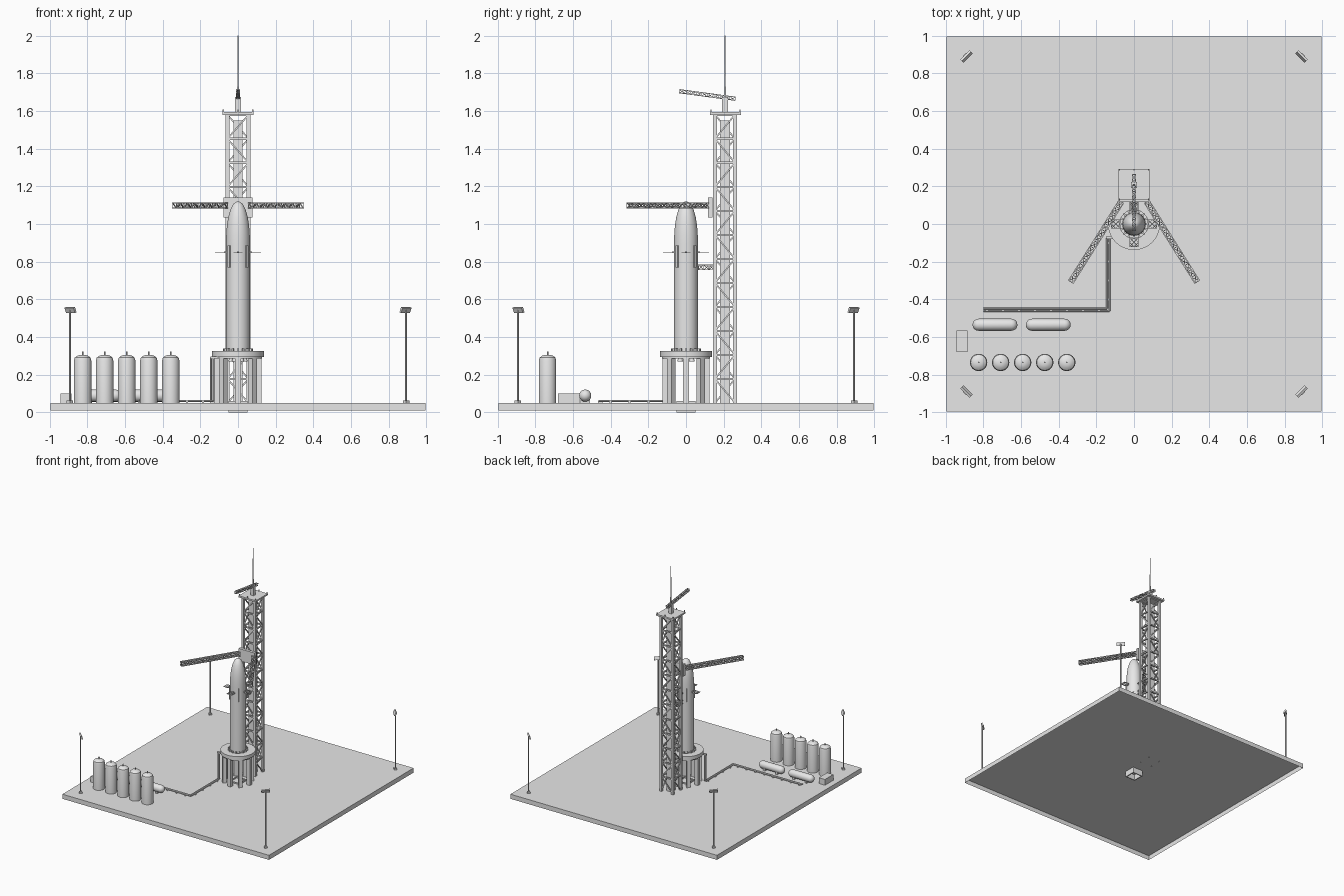
import bpy, bmesh, math
from mathutils import Vector, Matrix

cube = bpy.data.objects.get("Cube")
if cube:
    bpy.data.objects.remove(cube, do_unlink=True)

grey = bpy.data.materials.new("plain_grey")
grey.use_nodes = True
grey.diffuse_color = (0.8, 0.8, 0.8, 1)
grey.node_tree.nodes["Principled BSDF"].inputs["Base Color"].default_value = (0.8, 0.8, 0.8, 1)

GROUND = 0.05


def finish(name, bm, smooth=False):
    bmesh.ops.recalc_face_normals(bm, faces=bm.faces)
    mesh = bpy.data.meshes.new(name)
    bm.to_mesh(mesh)
    bm.free()
    mesh.materials.append(grey)
    ob = bpy.data.objects.new(name, mesh)
    bpy.context.collection.objects.link(ob)
    if smooth:
        bpy.ops.object.select_all(action='DESELECT')
        ob.select_set(True)
        bpy.context.view_layer.objects.active = ob
        bpy.ops.object.shade_smooth_by_angle(angle=math.radians(35))
    return ob


def box(bm, lo, hi, matrix=Matrix()):
    lo, hi = Vector(lo), Vector(hi)
    m = Matrix.Translation((lo + hi) / 2) @ Matrix.Diagonal((*(hi - lo), 1))
    return bmesh.ops.create_cube(bm, size=1, matrix=matrix @ m)["verts"]


def along(a, b):
    """Frame with z running from a to b, centred between them."""
    a, b = Vector(a), Vector(b)
    return Matrix.Translation((a + b) / 2) @ (b - a).to_track_quat('Z', 'Y').to_matrix().to_4x4()


def beam(bm, a, b, t):
    length = (Vector(b) - Vector(a)).length
    bmesh.ops.create_cube(bm, size=1, matrix=along(a, b) @ Matrix.Diagonal((t, t, length, 1)))


def rod(bm, a, b, r, r2=None, sides=12):
    length = (Vector(b) - Vector(a)).length
    bmesh.ops.create_cone(bm, cap_ends=True, segments=sides, radius1=r,
                          radius2=r if r2 is None else r2, depth=length, matrix=along(a, b))


def lathe(bm, profile, matrix=Matrix(), sides=32):
    verts = [bm.verts.new((r, 0, z)) for r, z in profile]
    edges = [bm.edges.new(p) for p in zip(verts, verts[1:])]
    out = bmesh.ops.spin(bm, geom=verts + edges, cent=(0, 0, 0), axis=(0, 0, 1),
                         angle=math.tau, steps=sides, use_duplicate=False)
    new = list({v for e in bm.edges for v in e.verts if not v.tag})
    bmesh.ops.remove_doubles(bm, verts=new, dist=1e-5)
    fresh = [v for v in bm.verts if not v.tag]
    bmesh.ops.transform(bm, matrix=matrix, verts=fresh)
    for v in fresh:
        v.tag = True


def truss(bm, a, b, w, h, bays, t):
    """Box truss from a to b with zigzag bracing on all four sides."""
    a, b = Vector(a), Vector(b)
    d = (b - a).normalized()
    side = d.cross(Vector((0, 0, 1))).normalized()
    up = side.cross(d)
    corners = [side * (sx * w / 2) + up * (sz * h / 2)
               for sx, sz in ((-1, -1), (1, -1), (1, 1), (-1, 1))]
    for c, n in zip(corners, corners[1:] + corners[:1]):
        beam(bm, a + c, b + c, t)
        for i in range(bays + 1):
            p = a.lerp(b, i / bays)
            beam(bm, p + c, p + n, t * 0.7)
            if i < bays:
                q = a.lerp(b, (i + 1) / bays)
                ends = (c, n) if i % 2 else (n, c)
                beam(bm, p + ends[0], q + ends[1], t * 0.7)


def turn(i, n, offset=0):
    return Matrix.Rotation(math.tau * (i + offset) / n, 4, 'Z')


# Pad: shallow shell, open underneath, with a square flame duct
bm = bmesh.new()
box(bm, (-0.995, -0.995, 0.01), (0.995, 0.995, GROUND))
bm.normal_update()
bmesh.ops.delete(bm, geom=[f for f in bm.faces if f.normal.z < -0.5], context='FACES_ONLY')
pad = finish("pad", bm)

bm = bmesh.new()
for i in range(4):
    box(bm, (0.042, -0.05, 0), (0.05, 0.05, 0.06), turn(i, 4))
finish("flame_duct", bm)

# Launch stand
bm = bmesh.new()
lathe(bm, [(0.075, 0.285), (0.128, 0.285), (0.128, 0.295), (0.138, 0.295),
           (0.138, 0.327), (0.075, 0.327), (0.075, 0.285)], sides=40)
finish("stand_ring", bm, True)
bm = bmesh.new()
for i in range(8):
    box(bm, (0.095, -0.016, GROUND), (0.125, 0.016, 0.287), turn(i, 8))
finish("stand_legs", bm)
bm = bmesh.new()
for i in range(16):
    box(bm, (0.066, -0.005, 0.325), (0.08, 0.005, 0.339), turn(i, 16))
finish("hold_down_clamps", bm)

# Rocket
bm = bmesh.new()
lathe(bm, [(0, 0.3), (0.063, 0.3), (0.063, 0.89), (0.0625, 0.94), (0.059, 0.99), (0.052, 1.035),
           (0.041, 1.075), (0.026, 1.105), (0.012, 1.117), (0, 1.12)])
finish("rocket_body", bm, True)
bm = bmesh.new()
for i in range(6):
    p = turn(i, 6) @ Vector((0.036, 0, 0))
    rod(bm, p + Vector((0, 0, 0.27)), p + Vector((0, 0, 0.302)), 0.015, 0.008)
finish("engines", bm, True)
bm = bmesh.new()
for i in range(4):
    box(bm, (0.058, -0.006, 0.77), (0.071, 0.006, 0.887), turn(i, 4, 0.5))
finish("side_fairings", bm)

# Lattice fins
bm = bmesh.new()
for i in range(4):
    m = turn(i, 4)
    lo, hi, half, z = 0.074, 0.12, 0.023, 0.85
    pts = [m @ Vector(p) for p in ((lo, -half, z), (hi, -half, z), (hi, half, z), (lo, half, z))]
    for j in range(4):
        beam(bm, pts[j], pts[(j + 1) % 4], 0.004)
        beam(bm, (pts[j] + pts[j - 1]) / 2, (pts[j] + pts[(j + 1) % 4]) / 2, 0.003)
    beam(bm, pts[0], pts[2], 0.003)
    beam(bm, pts[1], pts[3], 0.003)
    beam(bm, m @ Vector((0.06, 0, z)), m @ Vector((lo, 0, z)), 0.008)
finish("grid_fins", bm)

# Service tower
TY, TOP, LEVELS = 0.207, 1.58, 12
corners = [Vector((sx * 0.056, TY + sy * 0.053, 0)) for sx, sy in ((-1, -1), (1, -1), (1, 1), (-1, 1))]
posts, braces = bmesh.new(), bmesh.new()
step = (TOP - GROUND) / LEVELS
for c, n in zip(corners, corners[1:] + corners[:1]):
    beam(posts, c + Vector((0, 0, GROUND)), c + Vector((0, 0, TOP)), 0.02)
    for i in range(LEVELS):
        z0, z1 = Vector((0, 0, GROUND + i * step)), Vector((0, 0, GROUND + (i + 1) * step))
        beam(braces, c + z1, n + z1, 0.011)
        s, e = (c, n) if i % 2 else (n, c)
        beam(braces, s + z0, e + z1, 0.008)
finish("tower_posts", posts)
finish("tower_braces", braces)

bm = bmesh.new()
box(bm, (-0.025, TY - 0.027, GROUND), (0.025, TY + 0.027, 1.55))
finish("elevator_shaft", bm)
bm = bmesh.new()
box(bm, (-0.083, TY - 0.08, TOP), (0.083, TY + 0.085, 1.594))
for sx in (-0.078, 0, 0.078):
    for sy in (-0.075, 0.08):
        beam(bm, (sx, TY + sy, 1.59), (sx, TY + sy, 1.608), 0.006)
finish("tower_platform", bm)

# Crane, antenna
bm = bmesh.new()
box(bm, (-0.015, TY - 0.015, 1.59), (0.015, TY + 0.015, 1.675))
finish("crane_mast", bm)
bm = bmesh.new()
truss(bm, (0, 0.262, 1.665), (0, -0.035, 1.705), 0.018, 0.018, 10, 0.004)
finish("crane_boom", bm)
bm = bmesh.new()
rod(bm, (0, TY, 1.67), (0, TY, 1.73), 0.006)
rod(bm, (0, TY, 1.72), (0, TY, 2.0), 0.003, 0.002)
finish("antenna", bm)

# Catch arms on their carriage
bm = bmesh.new()
box(bm, (-0.077, 0.118, 1.035), (0.077, 0.142, 1.14))
finish("arm_carriage", bm)
for side, name in ((-1, "right_catch_arm"), (1, "left_catch_arm")):
    bm = bmesh.new()
    truss(bm, (side * 0.068, 0.118, 1.098), (side * 0.335, -0.307, 1.098), 0.028, 0.028, 14, 0.006)
    finish(name, bm)
bm = bmesh.new()
truss(bm, (0, 0.15, 0.77), (0, 0.066, 0.77), 0.03, 0.026, 3, 0.005)
finish("fuel_arm", bm)

# Storage tanks
bm, knobs = bmesh.new(), bmesh.new()
for i in range(5):
    x, y = -0.825 + i * 0.117, -0.735
    lathe(bm, [(0, 0), (0.046, 0), (0.046, 0.225), (0.042, 0.24), (0.03, 0.25), (0.015, 0.255),
               (0, 0.256)], Matrix.Translation((x, y, GROUND)))
    rod(knobs, (x, y, 0.3), (x, y, 0.322), 0.004)
finish("upright_tanks", bm, True)
finish("tank_vents", knobs, True)

bm, saddles = bmesh.new(), bmesh.new()
arc = [(0.032 * math.sin(a * math.pi / 10), 0.032 * math.cos(a * math.pi / 10)) for a in range(6)]
profile = [(r, 0.087 + z) for r, z in arc] + [(r, -0.087 - z) for r, z in reversed(arc)]
for x in (-0.738, -0.455):
    lathe(bm, profile, Matrix.Translation((x, -0.535, 0.089)) @ Matrix.Rotation(math.pi / 2, 4, 'Y'))
    for dx in (-0.06, 0.06):
        box(saddles, (x + dx - 0.008, -0.56, GROUND), (x + dx + 0.008, -0.51, 0.075))
finish("lying_tanks", bm, True)
finish("tank_saddles", saddles)
bm = bmesh.new()
box(bm, (-0.943, -0.68, GROUND), (-0.884, -0.565, 0.1))
finish("control_cabinet", bm)

# Twin fuel lines
bm, feet = bmesh.new(), bmesh.new()
for d in (-0.006, 0.006):
    path = [(-0.8, -0.455 + d, 0.061), (-0.137 - d, -0.455 + d, 0.061),
            (-0.137 - d, -0.072, 0.061), (-0.137 - d, -0.072, 0.29)]
    for a, b in zip(path, path[1:]):
        rod(bm, a, b, 0.005, sides=8)
for i in range(8):
    x = -0.78 + i * 0.085
    box(feet, (x - 0.005, -0.467, GROUND), (x + 0.005, -0.443, 0.059))
for i in range(4):
    y = -0.4 + i * 0.1
    box(feet, (-0.149, y - 0.005, GROUND), (-0.125, y + 0.005, 0.059))
box(feet, (-0.147, -0.08, 0.285), (-0.1, -0.064, 0.297))
finish("fuel_lines", bm, True)
finish("fuel_line_feet", feet)

# Floodlights at the corners, heads leaning towards the centre
poles, heads = bmesh.new(), bmesh.new()
for i in range(4):
    m = turn(i, 4, 0.5) @ Matrix.Translation((1.262, 0, 0))
    rod(poles, m @ Vector((0, 0, GROUND)), m @ Vector((0, 0, 0.545)), 0.005, sides=8)
    box(poles, (-0.012, -0.012, GROUND), (0.012, 0.012, 0.062), m)
    tilt = m @ Matrix.Translation((-0.004, 0, 0.543)) @ Matrix.Rotation(math.radians(25), 4, 'Y')
    box(heads, (-0.006, -0.034, -0.015), (0.006, 0.034, 0.015), tilt)
finish("floodlight_poles", poles)
finish("floodlight_heads", heads)
